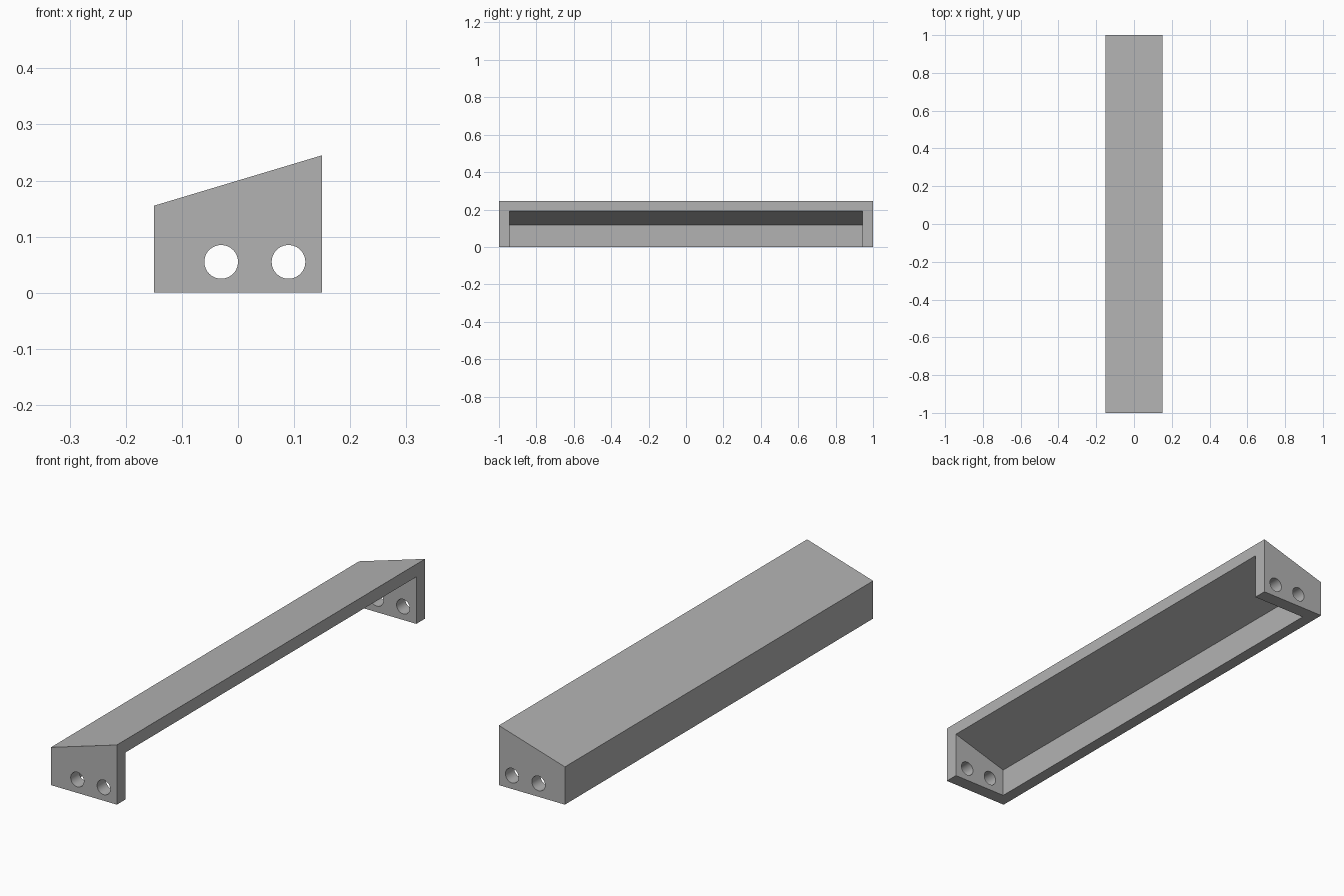
import bpy
import bmesh
import math

if "Cube" in bpy.data.objects:
    bpy.data.objects.remove(bpy.data.objects["Cube"], do_unlink=True)

HALF_W, HALF_L = 0.15, 1.0
SLOPE = 0.3          # rise of the sloping top across the width
TOP_MID = 0.2        # top height at the centre line
ROOF, WALL, END = 0.052, 0.05, 0.057

grey = bpy.data.materials.new("plain grey")
grey.use_nodes = True
colour = (0.45, 0.45, 0.45, 1)
grey.diffuse_color = colour
grey.node_tree.nodes["Principled BSDF"].inputs["Base Color"].default_value = colour


def prism(name, outline, half_length):
    """Extrude an x-z outline symmetrically along y."""
    bm = bmesh.new()
    face = bm.faces.new([bm.verts.new((x, -half_length, z)) for x, z in outline])
    new = bmesh.ops.extrude_face_region(bm, geom=[face])["geom"]
    verts = [v for v in new if isinstance(v, bmesh.types.BMVert)]
    bmesh.ops.translate(bm, verts=verts, vec=(0, 2 * half_length, 0))
    bmesh.ops.recalc_face_normals(bm, faces=bm.faces)
    mesh = bpy.data.meshes.new(name)
    bm.to_mesh(mesh)
    bm.free()
    mesh.materials.append(grey)
    obj = bpy.data.objects.new(name, mesh)
    bpy.context.collection.objects.link(obj)
    return obj


def top(x):
    return TOP_MID + SLOPE * x


def sloped(x0, x1, bottom, drop):
    return [(x0, bottom), (x1, bottom), (x1, top(x1) - drop), (x0, top(x0) - drop)]


def circle(cx, cz, radius, sides=48):
    angles = [math.tau * i / sides for i in range(sides)]
    return [(cx + radius * math.cos(a), cz + radius * math.sin(a)) for a in angles]


# Solid wedge-topped bar
body = prism("sloped_cover", sloped(-HALF_W, HALF_W, 0, 0), HALF_L)

# Cavity open below and on the tall side, plus two holes through both ends
cutters = [prism("cavity_cutter", sloped(-HALF_W + WALL, HALF_W + 0.1, -0.1, ROOF), HALF_L - END)]
for x in (-0.03, 0.09):
    cutters.append(prism("hole_cutter", circle(x, 0.055, 0.03), HALF_L + 0.1))

bpy.context.view_layer.objects.active = body
for cutter in cutters:
    mod = body.modifiers.new("cut", "BOOLEAN")
    mod.operation = "DIFFERENCE"
    mod.solver = "EXACT"
    mod.object = cutter
    bpy.ops.object.modifier_apply(modifier=mod.name)
    bpy.data.objects.remove(cutter, do_unlink=True)

# Round hole walls, crisp outer edges
bpy.ops.object.select_all(action="DESELECT")
body.select_set(True)
bpy.ops.object.shade_smooth_by_angle(angle=math.radians(30))
